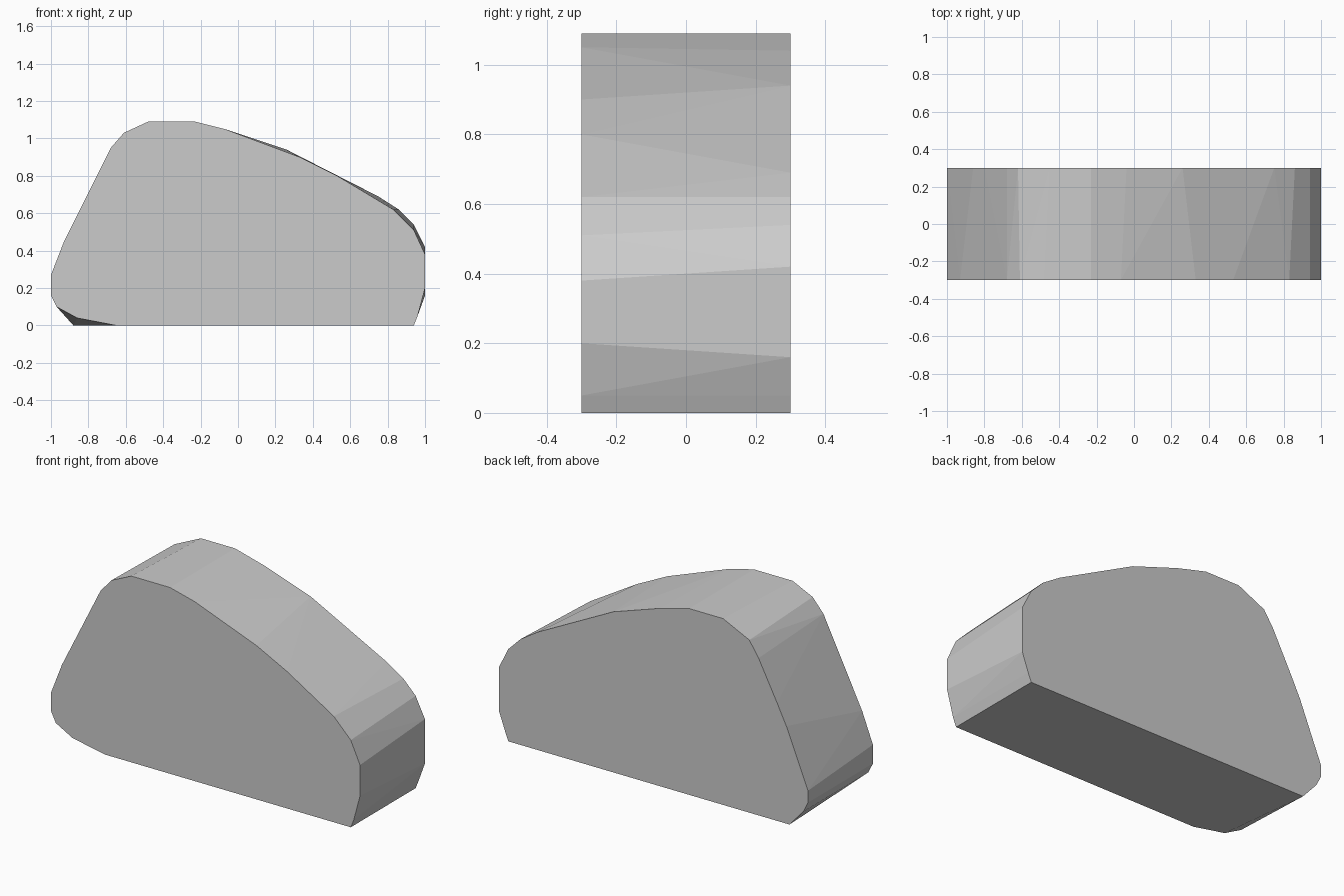
import bpy, bmesh

if "Cube" in bpy.data.objects:
    bpy.data.objects.remove(bpy.data.objects["Cube"])

# Slightly different outlines of the two flat sides, as (x, z)
front = [(-1, .16), (-.97, .10), (-.86, .04), (-.65, 0), (.94, 0), (.96, .05), (1, .20),
         (1, .38), (.94, .51), (.83, .62), (.53, .80), (.33, .90), (-.07, 1.05),
         (-.23, 1.09), (-.48, 1.09), (-.61, 1.03), (-.68, .95), (-.93, .45), (-1, .27)]
back = [(-1, .16), (-.97, .10), (-.88, 0), (.94, 0), (.96, .05), (1, .16), (1, .42),
        (.94, .54), (.86, .62), (.75, .69), (.26, .94), (-.04, 1.04), (-.23, 1.09),
        (-.45, 1.09), (-.62, 1.01), (-.68, .92), (-.80, .69), (-.86, .57), (-1, .23)]

# Faceted convex block spanning both outlines
bm = bmesh.new()
for y, outline in ((-.3, front), (.3, back)):
    for x, z in outline:
        bm.verts.new((x, y, z))
hull = bmesh.ops.convex_hull(bm, input=bm.verts)
loose = {g for g in hull["geom_interior"] + hull["geom_unused"]
         if isinstance(g, bmesh.types.BMVert)}
bmesh.ops.delete(bm, geom=list(loose), context='VERTS')

# Merge coplanar triangles into flat facets
bmesh.ops.dissolve_limit(bm, angle_limit=.002, verts=bm.verts, edges=bm.edges)
bmesh.ops.recalc_face_normals(bm, faces=bm.faces)
mesh = bpy.data.meshes.new("faceted_block")
bm.to_mesh(mesh)
bm.free()
bpy.context.collection.objects.link(bpy.data.objects.new("faceted_block", mesh))
